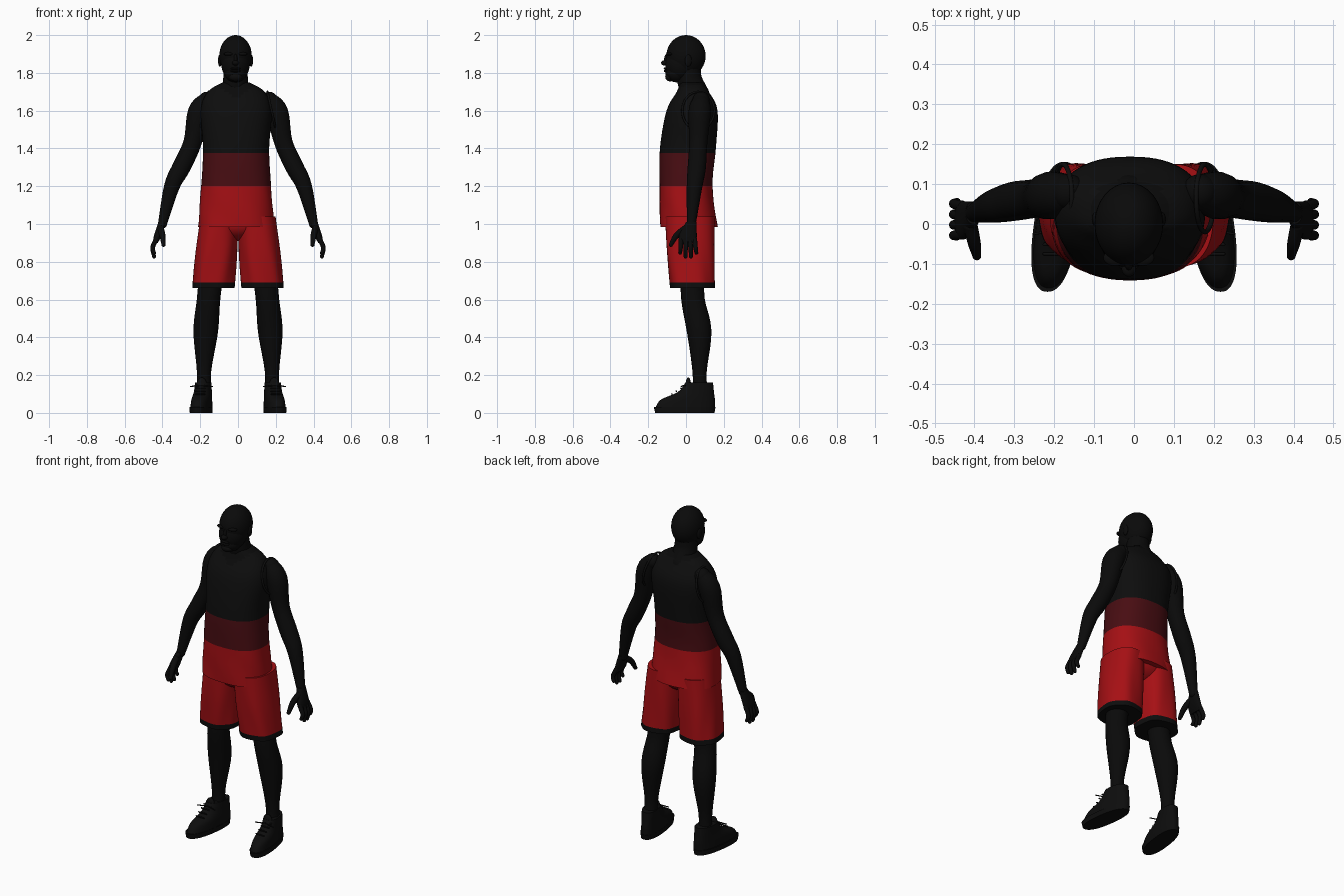
import bpy, bmesh, math
from mathutils import Vector

if "Cube" in bpy.data.objects:
    bpy.data.objects.remove(bpy.data.objects["Cube"])


def material(name, red, green, blue):
    mat = bpy.data.materials.new(name)
    mat.use_nodes = True
    colour = (red, green, blue, 1)
    mat.diffuse_color = colour
    mat.node_tree.nodes["Principled BSDF"].inputs["Base Color"].default_value = colour
    return mat


SKIN = material("dark skin", .003, .003, .003)
BLACK = material("black cloth", .004, .004, .004)
MAROON = material("dark red cloth", .065, .004, .006)
RED = material("red cloth", .38, .005, .007)


def finish(name, mesh_data, materials, rule=None):
    """Turn a bmesh into a smooth shaded object, coloured by a rule on face centres."""
    bmesh.ops.recalc_face_normals(mesh_data, faces=mesh_data.faces)
    if rule:
        for face in mesh_data.faces:
            face.material_index = rule(face.calc_center_median())
    mesh = bpy.data.meshes.new(name)
    mesh_data.to_mesh(mesh)
    mesh_data.free()
    for mat in materials:
        mesh.materials.append(mat)
    thing = bpy.data.objects.new(name, mesh)
    bpy.context.collection.objects.link(thing)
    bpy.ops.object.select_all(action="DESELECT")
    thing.select_set(True)
    bpy.context.view_layer.objects.active = thing
    bpy.ops.object.shade_smooth_by_angle(angle=math.radians(50))
    return thing


def spline(rows, steps=5):
    """Smooth curve through rows of numbers."""
    rows = [Vector(row) for row in rows]
    last = len(rows) - 1
    curve = []
    for i in range(last):
        before, start, end, after = (rows[min(max(i + k, 0), last)] for k in (-1, 0, 1, 2))
        leave, arrive = (end - before) / 2, (after - start) / 2
        for k in range(steps):
            t = k / steps
            ease = t * t * (3 - 2 * t)
            curve.append(start.lerp(end, ease) + leave * t * (1 - t) ** 2 - arrive * t * t * (1 - t))
    return curve + [rows[last]]


def loft(name, rings, materials, side=1, x=0.0, lean=0.0, shear=0.0, fold=None, cuts=(), rule=None):
    """Stack of level rounded ovals; each ring is height, half width, middle y, half depth."""
    mesh_data = bmesh.new()
    count = 64
    loops = []
    for z, wide, middle, deep in spline(rings):
        loop = []
        for k in range(count):
            angle = math.tau * k / count
            across, along = (math.copysign(abs(v) ** .85, v) for v in (math.cos(angle), math.sin(angle)))
            grow = 1 + (fold(angle, z) if fold else 0)
            y = middle + grow * deep * along
            loop.append(mesh_data.verts.new((side * (x + lean * z + shear * y + grow * wide * across), y, z)))
        loops.append(loop)
    for low, high in zip(loops, loops[1:]):
        for k in range(count):
            mesh_data.faces.new((low[k - 1], low[k], high[k], high[k - 1]))
    mesh_data.faces.new(loops[0])
    mesh_data.faces.new(loops[-1])
    # Clean edges where the colour changes
    for height in cuts:
        parts = mesh_data.verts[:] + mesh_data.edges[:] + mesh_data.faces[:]
        bmesh.ops.bisect_plane(mesh_data, geom=parts, plane_co=(0, 0, height), plane_no=(0, 0, 1))
    return finish(name, mesh_data, materials, rule)


def ball(name, centre, radii, mat):
    mesh_data = bmesh.new()
    bmesh.ops.create_uvsphere(mesh_data, u_segments=32, v_segments=20, radius=1)
    bmesh.ops.scale(mesh_data, vec=radii, verts=mesh_data.verts)
    bmesh.ops.translate(mesh_data, vec=centre, verts=mesh_data.verts)
    return finish(name, mesh_data, [mat])


def tube(name, points, mat, side=1, closed=False):
    """Round limb through points of x, y, z, radius, with rounded ends."""
    curve = bpy.data.curves.new(name, "CURVE")
    curve.dimensions = "3D"
    curve.bevel_depth = 1
    curve.bevel_resolution = 6
    path = points if closed else spline(points)
    line = curve.splines.new("POLY")
    line.points.add(len(path) - 1)
    line.use_cyclic_u = closed
    for point, (x, y, z, radius) in zip(line.points, path):
        point.co = (side * x, y, z, 1)
        point.radius = radius
    curve.materials.append(mat)
    thing = bpy.data.objects.new(name, curve)
    bpy.context.collection.objects.link(thing)
    if not closed:
        for x, y, z, radius in (path[0], path[-1]):
            ball(name + "_end", (side * x, y, z), [radius] * 3, mat)


# Head, neck and face
MID = -.013
ball("skull", (MID, 0, 1.89), (.086, .104, .11), SKIN)
ball("face", (MID, -.03, 1.845), (.075, .08, .09), SKIN)
ball("jaw", (MID, -.05, 1.8), (.058, .058, .05), SKIN)
ball("chin_beard", (MID, -.085, 1.78), (.035, .025, .025), BLACK)
tube("neck", [(MID, .05, 1.68, .075), (MID, .02, 1.76, .066), (MID, .015, 1.82, .063)], SKIN)
ball("nose", (MID, -.112, 1.853), (.018, .02, .014), SKIN)
ball("nose_bridge", (MID, -.1, 1.87), (.01, .016, .03), SKIN)
for height in (1.81, 1.823):
    ball("lip", (MID, -.1, height), (.026, .018, .008), SKIN)
for side in (-1, 1):
    ball("brow", (MID + side * .034, -.085, 1.9), (.03, .02, .01), SKIN)
    ball("ear", (MID + side * .083, .012, 1.865), (.01, .018, .032), SKIN)


# Jersey in three bands with a bare neckline
def jersey_colour(point):
    plunge = .07 if point.y < .04 else .02
    if point.z > 1.735 - plunge * max(0, 1 - abs(point.x - MID) * 10):
        return 3
    return 0 if point.z > 1.375 else 1 if point.z > 1.2 else 2


def jersey_fold(angle, z):
    return .012 * max(0, min(1, 4 - 3 * z)) * math.sin(5 * angle + 26 * z)


loft("jersey", [(.985, .202, .015, .152), (1.2, .185, 0, .14), (1.4, .175, .01, .148), (1.6, .188, .032, .135),
                (1.7, .15, .036, .085), (1.75, .07, .03, .06)],
     [BLACK, MAROON, RED, SKIN], x=-.01, fold=jersey_fold, cuts=(1.2, 1.375), rule=jersey_colour)


# Shorts with dark hems
def shorts_fold(angle, z):
    return .022 * min(1, max(0, 4 - 4 * z)) * math.sin(6 * angle + 9 * z)


def hem_colour(point):
    return int(point.z < .69)


ball("shorts_seat", (MID, .02, 1), (.18, .12, .09), RED)
for side in (-1, 1):
    loft("shorts_leg", [(.66, .112, .034, .117), (.85, .109, .025, .127), (1.04, .1, .02, .13)],
         [RED, BLACK], side, x=.185, lean=-.083, fold=shorts_fold, cuts=(.69,), rule=hem_colour)

    # Legs
    tube("leg", [(.18, .075, .1, .04), (.18, .072, .22, .038), (.171, .07, .43, .065),
                 (.156, .037, .6, .062), (.14, .035, .75, .065)], SKIN, side)

    # Shoes
    loft("shoe_sole", [(0, .054, -.006, .157), (.03, .056, -.007, .163)], [BLACK], side, x=.195, shear=-.13)
    loft("shoe", [(.025, .053, -.005, .158), (.07, .05, .01, .143), (.11, .045, .052, .096),
                  (.16, .042, .07, .073)], [BLACK], side, x=.193, shear=-.13)
    ball("shoe_tongue", (side * .192, .012, .152), (.026, .014, .035), BLACK)
    for k in range(4):
        y, z = .024 * k - .075, .015 * k + .1
        tube("shoe_lace", [(x, y, z, .004) for x in (.175, .2, .225)], BLACK, side)
    for tip in (.135, .252):
        tube("lace_bow", [(.195, -.015, .145, .003), (tip, -.025, .14, .003)], BLACK, side)

    # Arms
    tube("arm", [(.165, .08, 1.655, .045), (.207, .072, 1.59, .06), (.241, .065, 1.43, .049),
                 (.3, .057, 1.3, .049), (.35, .045, 1.2, .042), (.4, .028, 1, .024)], SKIN, side)
    turns = [math.tau * k / 32 for k in range(32)]
    tube("armhole_trim", [(.178 - .022 * math.sin(t), .065 + .085 * math.cos(t), 1.6 + .1 * math.sin(t), .006)
                          for t in turns], BLACK, side, True)

    # Hands
    loft("palm", [(.9, .013, .012, .044), (.94, .02, .01, .047), (1.01, .02, .028, .028)],
         [SKIN], side, x=.73, lean=-.325)
    for k in range(4):
        y = .046 - .024 * k
        curl = (k - 1.5) ** 2 / 100
        tube("finger", [(.432, y, .92, .013), (.452, y * 1.1, .875, .012), (.444, y * 1.2, .825 + curl, .01)],
             SKIN, side)
    tube("thumb", [(.41, -.005, .975, .018), (.4, -.05, .94, .016), (.394, -.08, .89, .011)], SKIN, side)
